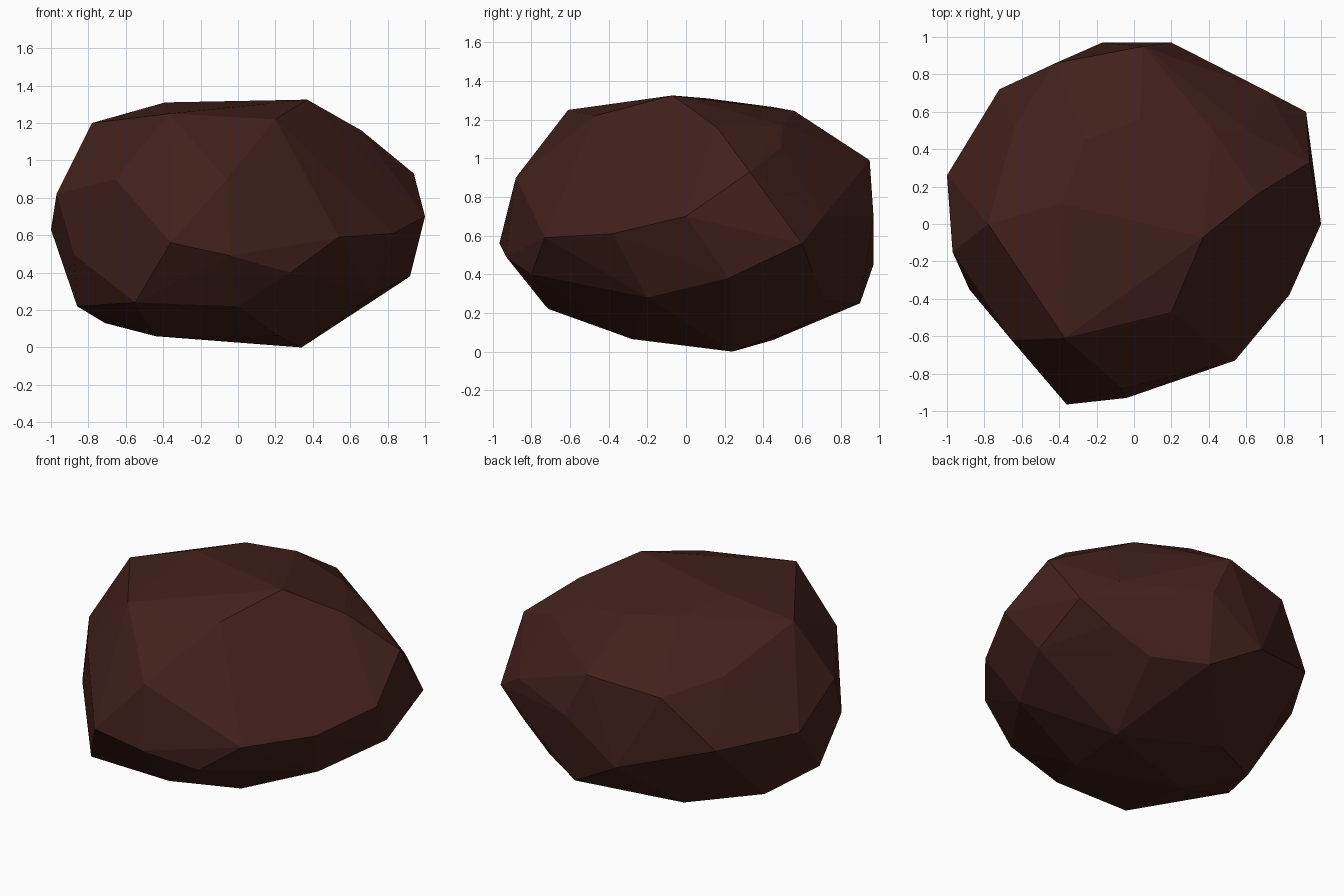
import bpy, bmesh
from mathutils import Vector

if "Cube" in bpy.data.objects:
    bpy.data.objects.remove(bpy.data.objects["Cube"])

# Corner points of the faceted boulder
CORNERS = [
    # crown
    (.37, -.07, 1.325), (-.39, .11, 1.31), (-.37, -.61, 1.25), (.2, -.47, 1.22),
    (-.78, 0, 1.2), (.66, .16, 1.16), (.03, .56, 1.245), (-.26, .45, 1.265),
    (.42, .5, 1.17), (.62, .49, 1.05),
    # front
    (-.06, -.88, .9), (-.36, -.965, .56), (-.04, -.93, .49), (.28, -.8, .4),
    (.54, -.73, .59), (-.55, -.73, .24), (-.655, -.62, .9), (0, -.71, .22),
    # right
    (.83, -.38, .61), (1, 0, .7), (.94, .33, .93), (.92, .6, .56),
    (.92, .22, .38), (.72, -.2, .28), (.71, .71, .7),
    # back
    (.05, .95, .99), (.2, .97, .7), (-.17, .97, .45), (-.42, .86, .93), (-.72, .72, .61),
    (.73, .65, .42), (.48, .72, .27), (.17, .9, .25), (-.64, .52, 1),
    # left
    (-1, .26, .63), (-.97, -.15, .82), (-.88, -.35, .5), (-.86, -.15, .22),
    # underside
    (.34, .24, 0), (-.3, .45, .06), (-.2, -.08, .05), (-.44, -.08, .06),
    (-.71, .2, .13), (.22, -.28, .065),
]

mat = bpy.data.materials.new("dark_stone")
mat.diffuse_color = (.055, .015, .011, 1)
mat.use_nodes = True
mat.node_tree.nodes["Principled BSDF"].inputs["Base Color"].default_value = mat.diffuse_color


def split(bm, point, normal):
    """Cut a solid in two along a plane; return (far side, near side)."""
    halves = []
    for outer in (False, True):
        half = bm.copy()
        res = bmesh.ops.bisect_plane(
            half, geom=half.verts[:] + half.edges[:] + half.faces[:],
            plane_co=point, plane_no=Vector(normal).normalized(),
            clear_outer=outer, clear_inner=not outer)
        rim = [e for e in res["geom_cut"] if isinstance(e, bmesh.types.BMEdge)]
        bmesh.ops.contextual_create(half, geom=rim)
        halves.append(half)
    return halves


def add(name, bm):
    bmesh.ops.recalc_face_normals(bm, faces=bm.faces)
    mesh = bpy.data.meshes.new(name)
    bm.to_mesh(mesh)
    bm.free()
    mesh.materials.append(mat)
    bpy.context.collection.objects.link(bpy.data.objects.new(name, mesh))


# Whole boulder
rock = bmesh.new()
for c in CORNERS:
    rock.verts.new(c)
bmesh.ops.convex_hull(rock, input=rock.verts)
bmesh.ops.delete(rock, geom=[v for v in rock.verts if not v.link_faces], context='VERTS')

# Fracture seams
left, rest = split(rock, (-.3, .2, 1.3), (-.93, .36, -.41))
low, rest = split(rest, (.62, .49, 1.05), (.18, .8, -.58))
back, front = split(rest, (-.2, .39, 1.27), (-.1, .98, .07))
base, side = split(low, (.8, .65, .42), (0, 0, -1))

for name, piece in (("left_chunk", left), ("front_chunk", front), ("back_chunk", back),
                    ("right_chunk", side), ("base_chunk", base)):
    add(name, piece)
rock.free()
